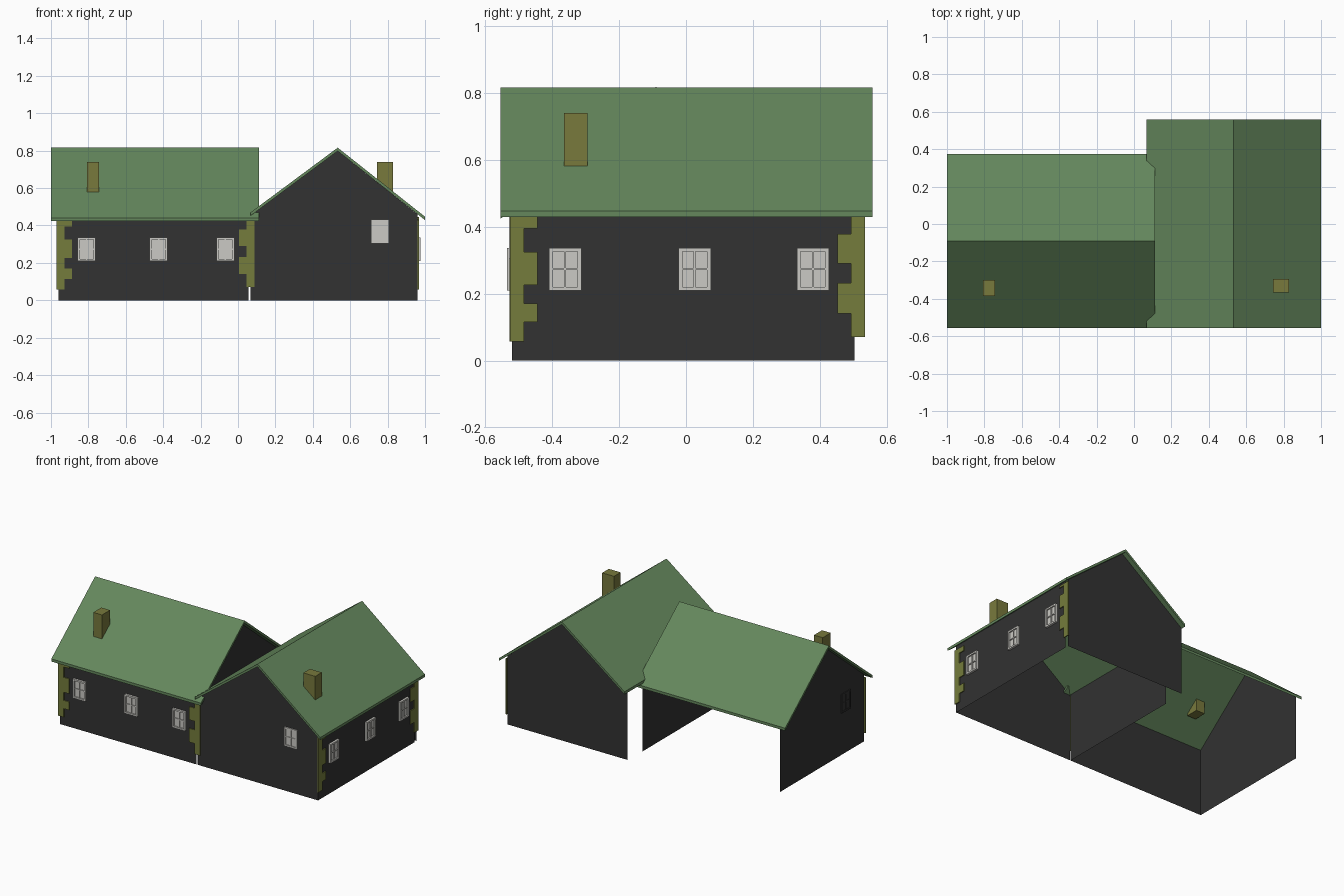
import bpy
from mathutils import Vector

if "Cube" in bpy.data.objects:
    bpy.data.objects.remove(bpy.data.objects["Cube"])


def material(name, rgb):
    m = bpy.data.materials.new(name)
    m.diffuse_color = (*rgb, 1)
    m.use_nodes = True
    m.node_tree.nodes["Principled BSDF"].inputs["Base Color"].default_value = m.diffuse_color
    return m


WALL = material("charcoal_wall", (0.032, 0.032, 0.032))
ROOF = material("green_roof", (0.128, 0.243, 0.108))
STONE = material("olive_quoin", (0.178, 0.203, 0.045))
BRICK = material("ochre_chimney", (0.188, 0.192, 0.046))
FRAME = material("pale_window", (0.600, 0.592, 0.555))


def build(name, verts, faces, mat):
    me = bpy.data.meshes.new(name)
    me.from_pydata([tuple(v) for v in verts], [], faces)
    me.materials.append(mat)
    ob = bpy.data.objects.new(name, me)
    bpy.context.collection.objects.link(ob)
    return ob


def prism(name, profile, offset, mat):
    """Extrude a closed 3D outline along an offset vector."""
    off, n = Vector(offset), len(profile)
    a = [Vector(p) for p in profile]
    normal = sum((a[i].cross(a[(i + 1) % n]) for i in range(n)), Vector())
    if normal.dot(off) < 0:
        a.reverse()
    faces = [list(range(n))[::-1], list(range(n, 2 * n))]
    faces += [[i, (i + 1) % n, n + (i + 1) % n, n + i] for i in range(n)]
    return build(name, a + [p + off for p in a], faces, mat)


def plane(name, pts, mat=WALL):
    return build(name, pts, [list(range(len(pts)))], mat)


def box_data(lo, hi, verts, faces):
    b = len(verts)
    verts += [(x, y, z) for x in (lo[0], hi[0]) for y in (lo[1], hi[1]) for z in (lo[2], hi[2])]
    for f in ((0, 1, 3, 2), (4, 6, 7, 5), (0, 4, 5, 1), (2, 3, 7, 6), (0, 2, 6, 4), (1, 5, 7, 3)):
        faces.append([b + i for i in f])


# Left wing walls (open at the back)
plane("left_wing_front_wall", [(-.96, -.52, 0), (.057, -.52, 0), (.057, -.52, .45), (-.96, -.52, .45)])
gable = [(-.52, 0), (-.52, .45), (-.09, .802), (.373, .424), (.373, 0)]
plane("left_wing_outer_gable", [(-.96, y, z) for y, z in gable])
plane("left_wing_inner_gable", [(.062, y, z) for y, z in gable[::-1]])

# Right wing walls (joined to the left wing's inner gable)
gable = [(.067, 0), (.96, 0), (.96, .46), (.533, .798), (.067, .452)]
plane("right_wing_front_gable", [(x, -.52, z) for x, z in gable])
plane("right_wing_back_gable", [(x, .526, z) for x, z in gable[::-1]])
plane("right_wing_side_wall", [(.96, -.52, 0), (.96, .503, 0), (.96, .503, .46), (.96, -.52, .46)])

# Thin folded roofs
T = .018
prof = [(-.555, .441), (-.09, .818), (.375, .441)]
prof += [(y, z - T) for y, z in prof[::-1]]
prism("left_wing_roof", [(-1, y, z) for y, z in prof], (1.113, 0, 0), ROOF)
prof = [(.067, .470), (.533, .816), (1.0, .447)]
prof += [(x, z - T) for x, z in prof[::-1]]
prism("right_wing_roof", [(x, -.555, z) for x, z in prof], (0, 1.113, 0), ROOF)


# Chimneys
def chimney(name, lo, hi):
    v, f = [], []
    box_data(lo, hi, v, f)
    build(name, v, f, BRICK)


chimney("left_chimney", (-.807, -.385, .55), (-.742, -.300, .74))
chimney("right_chimney", (.742, -.365, .56), (.830, -.295, .74))


# Toothed corner quoins: edge u0, teeth grow along sign s, widths alternate at each level
def quoin(name, to3d, offset, u0, s, levels):
    pts = [(u0, levels[0])]
    for i, (z, z2) in enumerate(zip(levels, levels[1:])):
        w = u0 + s * (.082 if i % 2 else .042)
        pts += [(w, z), (w, z2)]
    pts.append((u0, levels[-1]))
    prism(name, [to3d(u, h) for u, h in pts], offset, STONE)


def on_front(u, z):
    return (u, -.527, z)


def on_side(u, z):
    return (.967, u, z)


LOW = [.057, .115, .17, .225, .325, .395, .43]
HIGH = [.07, .14, .232, .29, .378, .432, .445]
quoin("front_left_quoin", on_front, (0, .0065, 0), -.97, 1, LOW)
quoin("front_middle_quoin", on_front, (0, .0065, 0), .087, -1, HIGH)
quoin("side_front_quoin", on_side, (-.0065, 0, 0), -.526, 1, LOW)
quoin("side_back_quoin", on_side, (-.0065, 0, 0), .535, -1, HIGH)


# Windows: thin pane plate, raised border and crossing glazing bars
def window(name, face, u, z, depth=.015, mat=FRAME):
    """face: 'front' (-y), 'right' (+x) or 'left' (-x)."""
    w, h, b, m = .048, .064, .011, .003
    e = .0005
    v, f = [], []
    parts = [(-w, w, -h, h, .4), (-w, -w + b, -h, h, 1), (w - b, w, -h, h, 1),
             (-w + b, w - b, -h, -h + b, 1), (-w + b, w - b, h - b, h, 1),
             (-m, m, -h + b, h - b, .75), (-w + b, w - b, -m, m, .75)]
    for u0, u1, z0, z1, d in parts:
        d *= depth
        if face == 'front':
            lo, hi = (u + u0, -.52 - d, z + z0), (u + u1, -.52 - e, z + z1)
        elif face == 'right':
            lo, hi = (.96 + e, u + u0, z + z0), (.96 + d, u + u1, z + z1)
        else:
            lo, hi = (-.96 - d, u + u0, z + z0), (-.96 - e, u + u1, z + z1)
        box_data(lo, hi, v, f)
    build(name, v, f, mat)


for i, x in enumerate((-.809, -.424, -.068)):
    window(f"front_window_{i + 1}", 'front', x, .273)
for i, y in enumerate((-.361, .026, .379)):
    window(f"side_window_{i + 1}", 'right', y, .273)
window("front_gable_window", 'front', .76, .368, .009)
window("left_gable_window", 'left', -.325, .345, .006, WALL)
